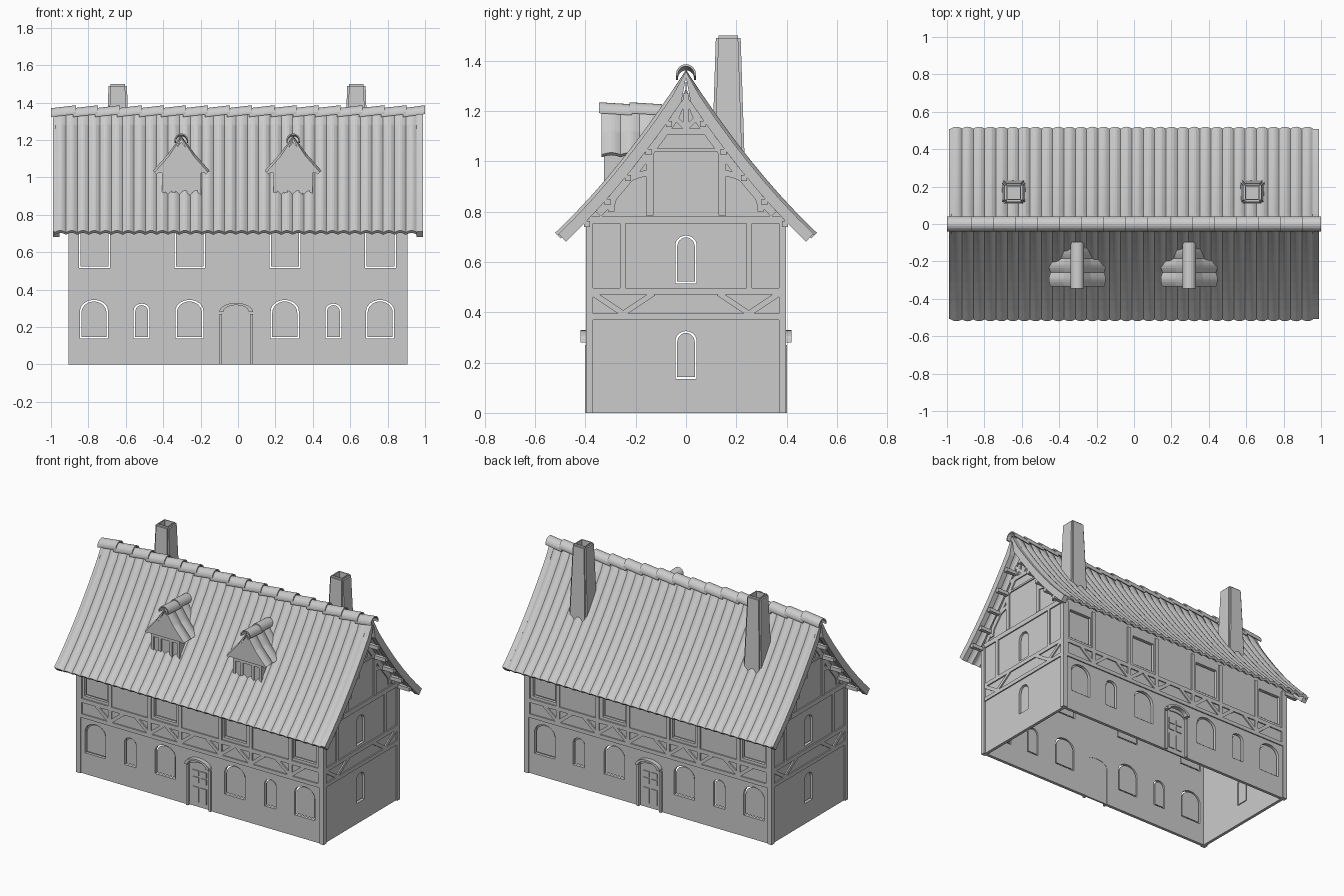
import bpy, bmesh, math
from mathutils import Vector

cube = bpy.data.objects.get("Cube")
if cube:
    bpy.data.objects.remove(cube, do_unlink=True)

grey = bpy.data.materials.new("plain_grey")
grey.use_nodes = True
grey.diffuse_color = (0.6, 0.6, 0.6, 1)
grey.node_tree.nodes["Principled BSDF"].inputs["Base Color"].default_value = (0.6, 0.6, 0.6, 1)


def finish(name, bm):
    bmesh.ops.recalc_face_normals(bm, faces=bm.faces[:])
    me = bpy.data.meshes.new(name)
    bm.to_mesh(me)
    bm.free()
    me.materials.append(grey)
    ob = bpy.data.objects.new(name, me)
    bpy.context.collection.objects.link(ob)
    return ob


def place(u, d, z, axis):
    return Vector((u, d, z) if axis == "y" else (d, u, z))


def prism(name, shapes, d0, d1, axis, tilt=0):
    """Extrude flat outlines (u, z) between two depths along an axis."""
    bm = bmesh.new()
    for pts in shapes:
        rings = [[bm.verts.new(place(u, d, z + t, axis)) for u, z in pts]
                 for d, t in ((d0, -tilt), (d1, tilt))]
        bm.faces.new(rings[0])
        bm.faces.new(rings[1][::-1])
        n = len(pts)
        for i in range(n):
            j = (i + 1) % n
            bm.faces.new((rings[0][i], rings[0][j], rings[1][j], rings[1][i]))
    return finish(name, bm)


def rect(u0, u1, z0, z1):
    return [(u0, z0), (u1, z0), (u1, z1), (u0, z1)]


def arch(c, w, z0, z1, rise, gap=0):
    """Upright opening with an elliptical head."""
    h, z0, z1 = w / 2 - gap, z0 + gap, z1 - gap
    if not rise:
        return rect(c - h, c + h, z0, z1)
    head = [(c + h * math.cos(a), z1 - rise + rise * math.sin(a))
            for a in (math.pi * i / 12 for i in range(13))]
    return [(c - h, z0), (c + h, z0)] + head


def bow(c, z, r0, r1, a0, a1, squash=1, n=12):
    """Curved strip between two radii."""
    ang = [math.radians(a0 + (a1 - a0) * i / n) for i in range(n + 1)]
    arc = lambda r, s: [(c + r * math.cos(a), z + r * math.sin(a) * s) for a in ang]
    return arc(r1, squash) + arc(r0, squash)[::-1]


def bar(p, q, w=0.022):
    p, q = Vector(p), Vector(q)
    n = (q - p).normalized().orthogonal() * w / 2
    return [tuple(v) for v in (p + n, q + n, q - n, p - n)]


def flip(shapes):
    return shapes + [[(-u, z) for u, z in s] for s in shapes]


def slope(y, off=0):
    """Point on the flared roof curve, pushed inward by off."""
    g = 1.55 - 1.17 * y
    k = math.hypot(g, 1)
    return (max(y - off * g / k, 0), 1.364 - 1.55 * y + 0.585 * y * y - off / k)


def slope_strip(y0, y1, a, b, n=8):
    ys = [y0 + (y1 - y0) * i / n for i in range(n + 1)]
    return [slope(y, a) for y in ys] + [slope(y, b) for y in ys[::-1]]


def corrugated(name, path, c, s, d0, d1, rolls, amp, thick, axis):
    """Sheet of rounded tile rolls running down a path of (u, z) points."""
    bm = bmesh.new()
    layers = []
    steps = rolls * 6
    for k in range(steps + 1):
        lift = amp * (abs(math.sin(math.pi * k / 6)) - 1)
        d = d0 + (d1 - d0) * k / steps
        col = []
        for t in (0, thick):
            line = []
            for i, (u, z) in enumerate(path):
                a, b = path[max(i - 1, 0)], path[min(i + 1, len(path) - 1)]
                n = Vector((a[1] - b[1], b[0] - a[0])).normalized()
                pu = max(u + n.x * (lift - t), 0)
                line.append(bm.verts.new(place(c + s * pu, d, z + n.y * (lift - t), axis)))
            col.append(line)
        layers.append(col[0] + col[1][::-1])
    m = len(layers[0])
    for a, b in zip(layers, layers[1:]):
        for i in range(m):
            j = (i + 1) % m
            bm.faces.new((a[i], a[j], b[j], b[i]))
    bm.faces.new(layers[0])
    bm.faces.new(layers[-1][::-1])
    return finish(name, bm)


def carve(ob, cutter):
    mod = ob.modifiers.new("openings", "BOOLEAN")
    mod.operation, mod.solver, mod.object = "DIFFERENCE", "EXACT", cutter
    dg = bpy.context.evaluated_depsgraph_get()
    me = bpy.data.meshes.new_from_object(ob.evaluated_get(dg))
    ob.modifiers.clear()
    ob.data = me


# Window layout: centre, width, bottom, top, arch rise
long_windows = [(x - 0.005, 0.15, 0.14, 0.345, 0.06) for x in (-0.765, -0.255, 0.255, 0.765)]
long_windows += [(x, 0.085, 0.14, 0.325, 0.035) for x in (-0.515, 0.51)]
long_windows += [(x - 0.003, 0.165, 0.515, 0.715, 0) for x in (-0.765, -0.255, 0.255, 0.765)]
end_windows = [(0, 0.085, z, z + 0.19, 0.04) for z in (0.135, 0.515)]
door = (-0.01, 0.16, 0, 0.295, 0.04)

long_cut = prism("long_cutter", [arch(*w) for w in long_windows] + [arch(-0.01, 0.16, -0.05, 0.295, 0.04)],
                 -0.6, 0.6, "y")
end_cut = prism("end_cutter", [arch(*w) for w in end_windows], -1.2, 1.2, "x")

# Timber patterns
posts = (0.147, 0.37, 0.66)
beams = [(0.37, 0.395), (0.47, 0.497)]
long_timber = [rect(-0.9, 0.9, *b) for b in beams]
long_timber += flip([rect(p - 0.012, p + 0.012, 0.395, 0.76) for p in posts]
                    + [rect(0.865, 0.89, 0.395, 0.76)]
                    + [bar((p, 0.395), (p + d, 0.475)) for p in posts for d in (-0.1, 0.1)])
half_end = [rect(0.24, 0.262, 0.497, 0.755), rect(0.13, 0.16, 0.785, 1.05),
            bar((0.25, 0.395), (0.37, 0.475)), bar((0.25, 0.395), (0.13, 0.475)),
            bow(0.145, 0.80, 0.14, 0.165, 0, 85), slope_strip(0, 0.4, 0.055, 0.085),
            bar((0.0, 1.13), (0.07, 1.2), 0.018)]
end_timber = flip(half_end) + [rect(-0.385, 0.385, *b) for b in beams + [(0.752, 0.783)]]
end_timber += [rect(-0.17, 0.17, 1.04, 1.052), rect(-0.12, 0.12, 1.105, 1.13), rect(-0.012, 0.012, 1.13, 1.27)]
gable = [slope(0.39 * i / 8, 0.045) for i in range(9)]
gable = [(0.39, 0)] + [(0.39, 0.78)] + [p for p in gable[::-1] if 0 < p[0] < 0.385] + [(0, 1.29)]
gable += [(-u, z) for u, z in gable[-2::-1]]

for s, side in ((-1, "front"), (1, "back")):
    # Long walls, floating panes, timbers
    wall = prism(side + "_wall", [rect(-0.895, 0.895, 0, 0.79)], s * 0.37, s * 0.39, "y")
    carve(wall, long_cut)
    prism(side + "_panes", [arch(*w, 0.008) for w in long_windows], s * 0.372, s * 0.38, "y")
    prism(side + "_timbers", long_timber, s * 0.385, s * 0.398, "y")
    prism(side + "_corner_posts", flip([rect(0.875, 0.905, 0, 0.77)]), s * 0.37, s * 0.398, "y")
    # Door with frame, raised panels and arched hood
    prism(side + "_door", [arch(*door)], s * 0.372, s * 0.383, "y")
    prism(side + "_door_frame", [rect(-0.1, -0.085, 0, 0.27), rect(0.065, 0.08, 0, 0.27)],
          s * 0.385, s * 0.402, "y")
    prism(side + "_door_panels", [rect(x, x + 0.042, z, z + h) for x in (-0.06, -0.002)
                                  for z, h in ((0.03, 0.1), (0.16, 0.035), (0.205, 0.035))],
          s * 0.38, s * 0.389, "y")
    prism(side + "_door_hood", [bow(-0.01, 0.28, 0.068, 0.09, 0, 180, 0.55)], s * 0.38, s * 0.42, "y")
    # Roof slope
    path = [slope(0.52 * i / 10) for i in range(11)]
    corrugated(side + "_roof", path, 0, s, -0.98, 0.958, 32, 0.014, 0.018, "x")

for s, side in ((-1, "right"), (1, "left")):
    # Gable ends
    wall = prism(side + "_gable_wall", [gable], s * 0.875, s * 0.895, "x")
    carve(wall, end_cut)
    prism(side + "_gable_panes", [arch(*w, 0.007) for w in end_windows], s * 0.877, s * 0.885, "x")
    prism(side + "_gable_timbers", end_timber, s * 0.89, s * 0.903, "x")
    prism(side + "_gable_corner_posts", flip([rect(0.37, 0.397, 0, 0.77)]), s * 0.88, s * 0.904, "x")
    # Verge boards and purlin ends under the overhang
    prism(side + "_verge_boards", flip([slope_strip(0, 0.515, 0.012, 0.055)]), s * 0.955, s * 0.99, "x")
    ends = [slope(y, 0.065) for y in (0.12, 0.2, 0.28, 0.36, 0.44)]
    prism(side + "_purlins", flip([rect(u - 0.012, u + 0.012, z - 0.012, z + 0.012) for u, z in ends]),
          s * 0.89, s * 0.985, "x")

for cutter in (long_cut, end_cut):
    bpy.data.objects.remove(cutter, do_unlink=True)

# Ridge tiles, each tipped over the next
count = 17
for i in range(count):
    x0 = -1 + 2 * i / count
    prism("ridge_tile", [bow(0, 1.338, 0.032, 0.04, -10, 190)],
          x0, min(x0 + 0.135, 1), "x", 0.008)

# Dormers on the front slope
for c in (-0.303, 0.295):
    prism("dormer_body", [[(c - 0.1, 0.89), (c + 0.1, 0.89), (c + 0.1, 1.06), (c, 1.18), (c - 0.1, 1.06)]],
          -0.318, -0.13, "y")
    prism("dormer_gable", [[(c - 0.13, 1.025), (c + 0.13, 1.025), (c, 1.19)]], -0.333, -0.3, "y")
    prism("dormer_frame", [rect(c + u - 0.009, c + u + 0.009, 0.89, 1.03) for u in (-0.095, -0.04, 0.04, 0.095)]
          + [rect(c - 0.1, c + 0.1, 1.005, 1.03)], -0.326, -0.31, "y")
    for s in (-1, 1):
        corrugated("dormer_roof", [(0, 1.222), (0.075, 1.122), (0.152, 1.035)], c, s,
                   -0.335, -0.11, 3, 0.012, 0.016, "y")
    for d0, d1 in ((-0.345, -0.215), (-0.225, -0.095)):
        prism("dormer_ridge_tile", [bow(c, 1.194, 0.03, 0.037, -10, 190)], d0, d1, "y", -0.004)

# Tapered hollow chimneys behind the ridge
for c in (-0.643, 0.633):
    bm = bmesh.new()
    bmesh.ops.create_cube(bm, size=1)
    for v in bm.verts:
        top = v.co.z > 0
        r = 0.049 if top else 0.066
        v.co = (c + math.copysign(r, v.co.x), 0.168 + math.copysign(r, v.co.y), 1.5 if top else 0.98)
    bmesh.ops.bevel(bm, geom=[e for e in bm.edges if max(v.co.z for v in e.verts) > 1.4],
                    offset=0.01, segments=2, affect="EDGES")
    cap = max(bm.faces, key=lambda f: f.calc_center_median().z + f.calc_area())
    bmesh.ops.inset_region(bm, faces=[cap], thickness=0.008)
    well = bmesh.ops.extrude_face_region(bm, geom=[cap])["geom"]
    bmesh.ops.translate(bm, vec=(0, 0, -0.12), verts=[g for g in well if isinstance(g, bmesh.types.BMVert)])
    if cap.is_valid:
        bmesh.ops.delete(bm, geom=[cap], context="FACES_ONLY")
    finish("chimney", bm)
